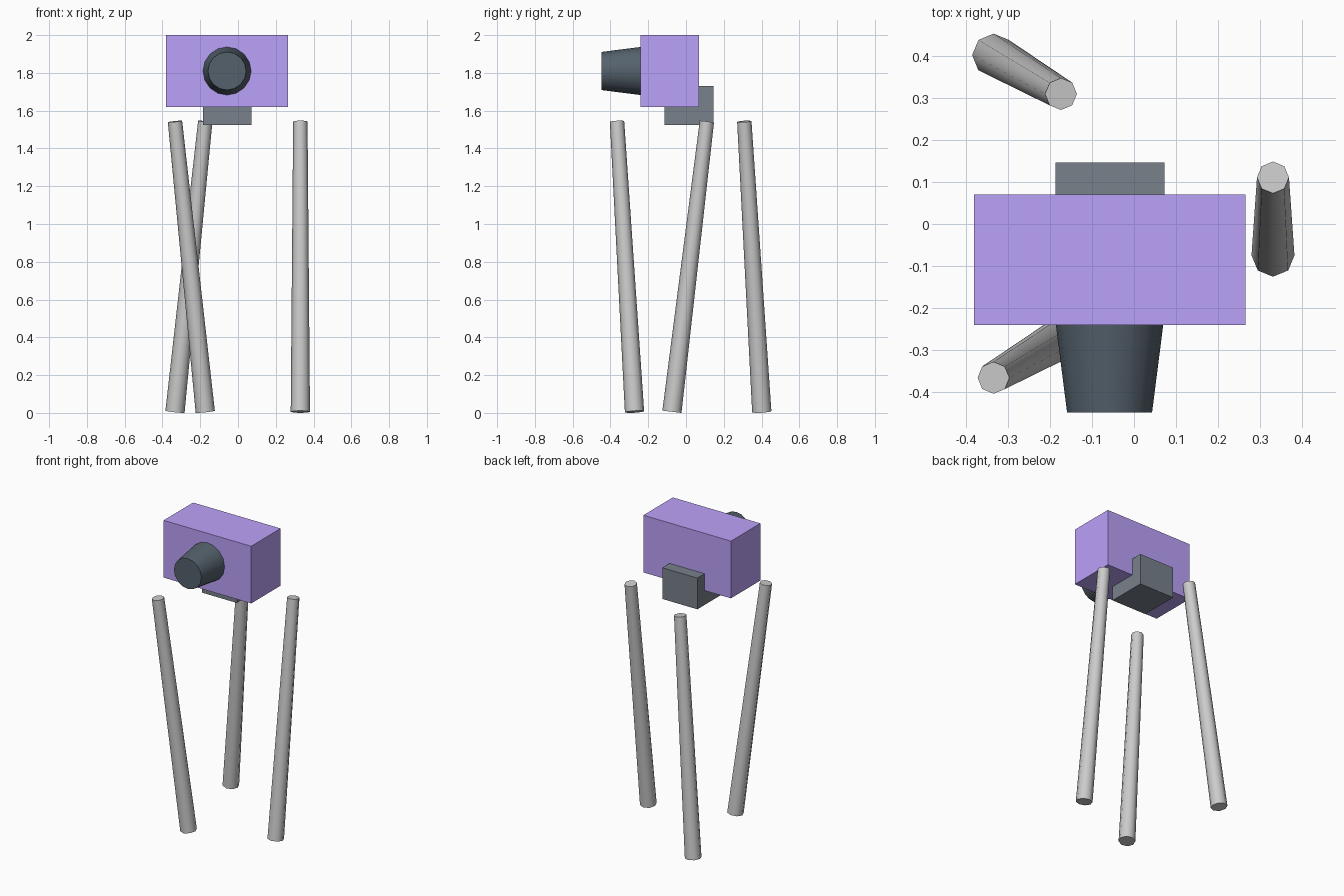
import bpy
from math import radians, sin, cos, pi
from mathutils import Vector

if "Cube" in bpy.data.objects:
    bpy.data.objects.remove(bpy.data.objects["Cube"])


def material(name, color):
    mat = bpy.data.materials.new(name)
    mat.diffuse_color = (*color, 1)
    mat.use_nodes = True
    mat.node_tree.nodes["Principled BSDF"].inputs["Base Color"].default_value = mat.diffuse_color
    return mat


def box(name, lo, hi, mat):
    lo, hi = Vector(lo), Vector(hi)
    bpy.ops.mesh.primitive_cube_add(size=1, location=(lo + hi) / 2)
    ob = bpy.context.object
    ob.name = name
    ob.scale = hi - lo
    bpy.ops.object.transform_apply(location=False, rotation=False, scale=True)
    ob.data.materials.append(mat)


def taper(name, start, end, r1, r2, sides, mat=None):
    start, end = Vector(start), Vector(end)
    axis = end - start
    bpy.ops.mesh.primitive_cone_add(
        vertices=sides, radius1=r1, radius2=r2, depth=axis.length,
        location=(start + end) / 2,
        rotation=Vector((0, 0, 1)).rotation_difference(axis).to_euler())
    ob = bpy.context.object
    ob.name = name
    bpy.ops.object.shade_smooth_by_angle(angle=radians(50))
    if mat:
        ob.data.materials.append(mat)


purple = material("purple", (0.50, 0.36, 0.95))
dark = material("dark_slate", (0.09, 0.12, 0.15))
slate = material("slate", (0.19, 0.22, 0.26))

# Camera body, lens and mounting block
box("camera_body", (-0.38, -0.24, 1.619), (0.265, 0.07, 2.0), purple)
taper("lens", (-0.058, -0.235, 1.81), (-0.058, -0.447, 1.81), 0.128, 0.101, 16, dark)
box("mount_block", (-0.186, -0.115, 1.523), (0.072, 0.146, 1.731), slate)

# Three tripod legs, each leaning sideways around the centre
centre = Vector((-0.059, 0.018, 0))
for i in range(3):
    a = i * 2 * pi / 3
    mid = centre + 0.389 * Vector((cos(a), sin(a), 0))
    lean = 0.0925 * Vector((sin(a), cos(a), 0))
    taper(f"tripod_leg_{i + 1}", mid - lean + Vector((0, 0, 0.006)),
          mid + lean + Vector((0, 0, 1.543)), 0.051, 0.038, 8)
